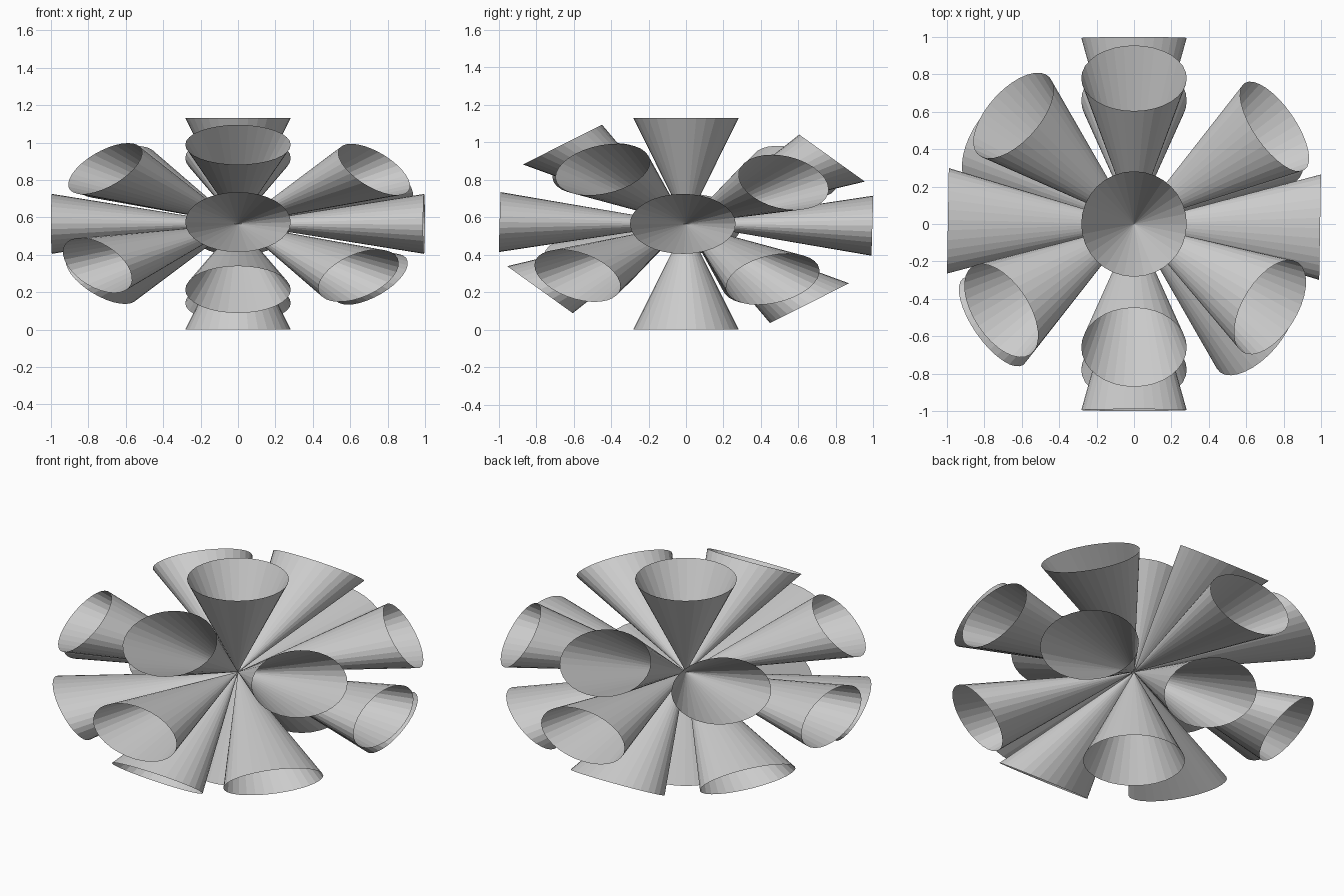
import bpy, bmesh
from mathutils import Vector, Matrix

if "Cube" in bpy.data.objects:
    bpy.data.objects.remove(bpy.data.objects["Cube"])

LENGTH, RADIUS, SQUASH, SIDES = 0.995, 0.282, 0.568, 32
CENTRE_Z = LENGTH * SQUASH

# axis directions, each used together with its opposite
AXES = [
    (0, 0, 1),
    (0.995, -0.017, 0),
    (0, 0.995, -0.017),
    (0, -0.66, 0.746),
    (0, 0.778, 0.617),
    (0.75, 0.52, 0.39),
    (0.728, -0.445, 0.512),
    (-0.71, -0.463, 0.52),
    (-0.645, 0.58, 0.488),
]


def open_cone(name, axis):
    """Open-ended cone shell with its tip at the centre, flattened in z."""
    bm = bmesh.new()
    bmesh.ops.create_cone(bm, cap_ends=False, segments=SIDES,
                          radius1=0, radius2=RADIUS, depth=LENGTH)
    bmesh.ops.remove_doubles(bm, verts=bm.verts, dist=1e-5)
    turn = Vector((0, 0, 1)).rotation_difference(Vector(axis).normalized())
    bm.transform(Matrix.Translation((0, 0, CENTRE_Z))
                 @ Matrix.Diagonal((1, 1, SQUASH, 1))
                 @ turn.to_matrix().to_4x4()
                 @ Matrix.Translation((0, 0, LENGTH / 2)))
    mesh = bpy.data.meshes.new(name)
    bm.to_mesh(mesh)
    bm.free()
    bpy.context.collection.objects.link(bpy.data.objects.new(name, mesh))


# opposite pairs of cones radiating from the middle
for i, axis in enumerate(AXES, 1):
    open_cone(f"cone_{i}_a", axis)
    open_cone(f"cone_{i}_b", -Vector(axis))
